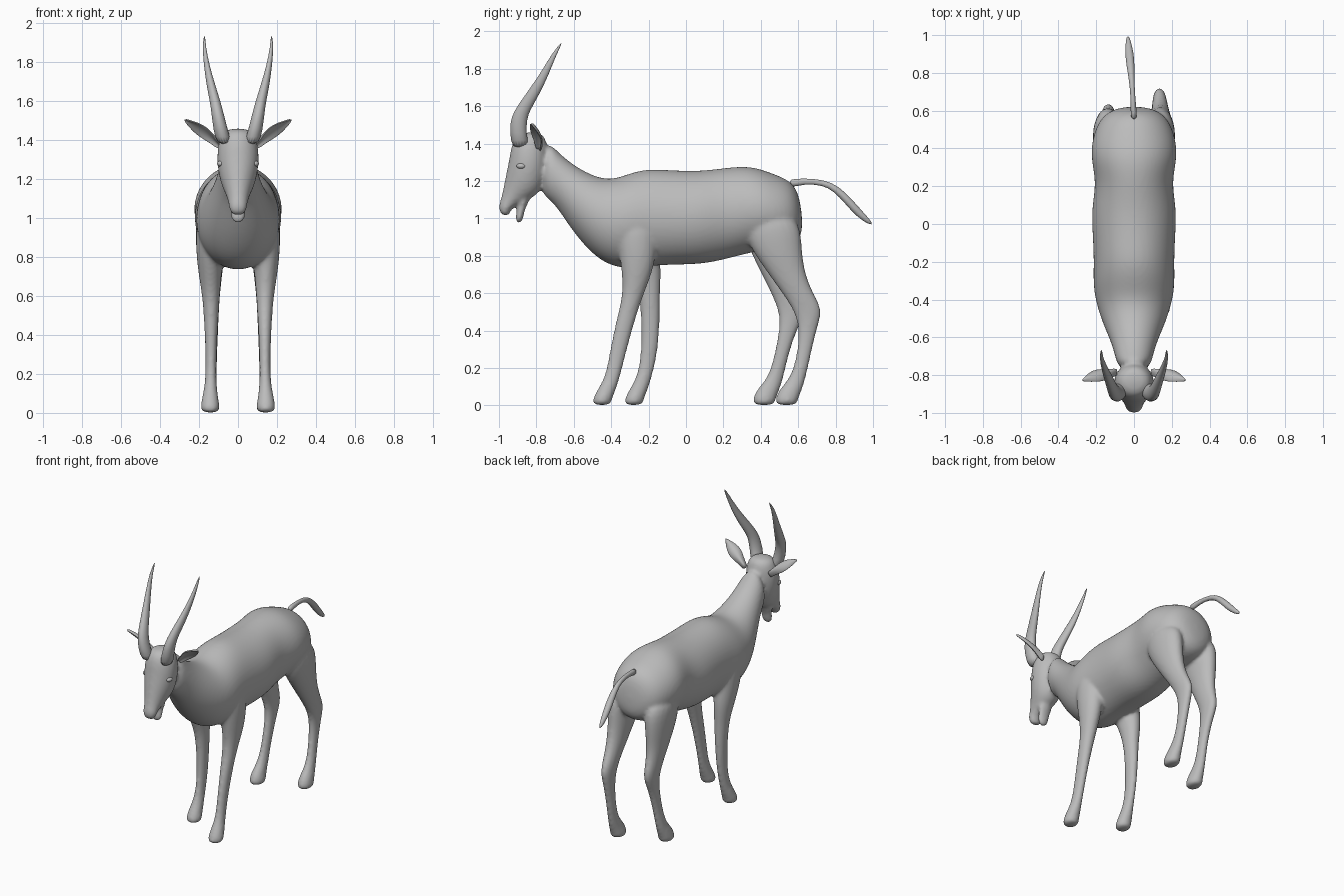
import bpy
import bmesh
from math import cos, sin, pi
from mathutils import Vector

if "Cube" in bpy.data.objects:
    bpy.data.objects.remove(bpy.data.objects["Cube"], do_unlink=True)

hide = bpy.data.materials.new("plain grey")
hide.use_nodes = True
grey = (.5, .5, .5, 1)
hide.diffuse_color = grey
hide.node_tree.nodes["Principled BSDF"].inputs["Base Color"].default_value = grey


def section(front_y, front_z, back_y, back_z, half_width, x=0):
    """Cross-section spanning two profile points, with a half width along x."""
    front = Vector((x, front_y, front_z))
    back = Vector((x, back_y, back_z))
    return (front + back) / 2, (front - back) / 2, Vector((half_width, 0, 0))


def loft(bm, sections, sides=20, cup=0):
    """Skin a closed tube over (centre, axis, axis) sections."""
    rings = []
    for centre, a, b in sections:
        ring = []
        for i in range(sides):
            t = 2 * pi * i / sides
            ring.append(bm.verts.new(centre + a * cos(t) + b * (sin(t) + cup * cos(t) ** 2)))
        rings.append(ring)
    for lower, upper in zip(rings, rings[1:]):
        for i in range(sides):
            j = (i + 1) % sides
            bm.faces.new((lower[i], lower[j], upper[j], upper[i]))
    bm.faces.new(rings[0])
    bm.faces.new(rings[-1])


def make_object(name, bm, mirror=False, subdivisions=1):
    """Turn a bmesh into a smooth object, optionally mirrored across x."""
    bmesh.ops.recalc_face_normals(bm, faces=bm.faces[:])
    for face in bm.faces:
        face.smooth = True
    mesh = bpy.data.meshes.new(name)
    bm.to_mesh(mesh)
    bm.free()
    mesh.materials.append(hide)
    obj = bpy.data.objects.new(name, mesh)
    bpy.context.collection.objects.link(obj)
    if mirror:
        obj.modifiers.new("mirror", 'MIRROR').use_mirror_merge = False
    if subdivisions:
        sub = obj.modifiers.new("round", 'SUBSURF')
        sub.levels = sub.render_levels = subdivisions
    return obj


# Trunk and neck: top point, bottom point, half width
trunk = [
    (.61, 1.11, .63, .94, .07),
    (.57, 1.2, .59, .85, .17),
    (.47, 1.24, .48, .83, .22),
    (.35, 1.285, .36, .82, .235),
    (.22, 1.275, .22, .78, .2),
    (.08, 1.255, .08, .75, .23),
    (-.08, 1.26, -.08, .75, .22),
    (-.2, 1.27, -.22, .74, .215),
    (-.3, 1.245, -.35, .725, .22),
    (-.4, 1.205, -.46, .77, .2),
    (-.5, 1.23, -.56, .87, .165),
    (-.6, 1.285, -.64, .98, .125),
    (-.69, 1.36, -.71, 1.09, .1),
    (-.75, 1.43, -.79, 1.13, .085),
]

# Head from crown to muzzle: front point, back point, half width
head = [
    (-.9, 1.46, -.78, 1.465, .065),
    (-.935, 1.39, -.74, 1.42, .1),
    (-.945, 1.32, -.73, 1.28, .112),
    (-.96, 1.25, -.77, 1.14, .095),
    (-.975, 1.17, -.84, 1.1, .067),
    (-.99, 1.1, -.9, 1.07, .05),
    (-1.005, 1.06, -.935, 1.05, .047),
    (-.99, 1.02, -.95, 1.005, .035),
]

# Lower jaw hanging slightly open
jaw = [
    (-.89, 1.13, -.82, 1.12, .055),
    (-.9, 1.06, -.86, 1.06, .042),
    (-.915, 1, -.87, 1, .037),
    (-.905, .975, -.88, .975, .025),
]

# Legs from body to hoof, in their foremost or rearmost pose
front_leg = [
    (-.37, 1.02, -.15, 1.02, .075, .135),
    (-.37, .88, -.15, .88, .08, .14),
    (-.345, .73, -.17, .73, .062, .145),
    (-.335, .6, -.225, .6, .045, .138),
    (-.375, .45, -.275, .45, .035, .138),
    (-.41, .28, -.32, .28, .028, .138),
    (-.43, .16, -.355, .14, .029, .14),
    (-.47, .09, -.38, .07, .042, .143),
    (-.5, .035, -.395, .035, .049, .143),
    (-.5, 0, -.4, 0, .047, .143),
]
hind_leg = [
    (.31, 1.04, .61, 1.03, .085, .135),
    (.31, .89, .62, .84, .08, .14),
    (.42, .73, .635, .71, .06, .14),
    (.515, .6, .68, .6, .045, .138),
    (.58, .5, .735, .51, .036, .135),
    (.605, .41, .7, .41, .031, .133),
    (.595, .28, .665, .26, .027, .135),
    (.56, .15, .635, .12, .029, .14),
    (.5, .09, .61, .06, .041, .142),
    (.475, .035, .6, .03, .048, .142),
    (.48, 0, .59, 0, .046, .142),
]


def posed(leg, side, swing):
    """Place a leg on one side, swinging it along y towards the hoof."""
    for fy, fz, by, bz, width, x in leg:
        move = swing * max(0, min(1, (.85 - (fz + bz) / 2) * 2))
        yield section(fy + move, fz, by + move, bz, width, side * x)


# Body skin: all the fleshy masses fused into one smooth surface
bm = bmesh.new()
for part in (trunk, head, jaw):
    loft(bm, [section(*row) for row in part])
for leg, step in ((front_leg, .17), (hind_leg, -.12)):
    loft(bm, list(posed(leg, 1, 0)))
    loft(bm, list(posed(leg, -1, step)))
body = make_object("body_with_legs_and_head", bm, subdivisions=2)
fuse = body.modifiers.new("fuse", 'REMESH')
fuse.mode = 'VOXEL'
fuse.voxel_size = .011
fuse.use_smooth_shade = True
relax = body.modifiers.new("relax", 'SMOOTH')
relax.factor = .5
relax.iterations = 6

# Horns sweeping up, out and back
bm = bmesh.new()
loft(bm, [section(*row) for row in (
    (-.93, 1.36, -.83, 1.39, .042, .068),
    (-.945, 1.47, -.855, 1.44, .037, .09),
    (-.935, 1.545, -.85, 1.53, .032, .105),
    (-.9, 1.605, -.835, 1.575, .028, .115),
    (-.835, 1.695, -.785, 1.66, .023, .138),
    (-.77, 1.79, -.735, 1.765, .015, .16),
    (-.715, 1.885, -.695, 1.87, .009, .174),
    (-.668, 1.94, -.662, 1.938, .003, .172),
)], sides=16)
make_object("horns", bm, mirror=True)

# Cupped leaf-shaped ears opening forwards
bm = bmesh.new()
blade = Vector((.5, .7, -.5))
inward = Vector((.27, -.68, -.68))
root, tip = Vector((.085, -.775, 1.375)), Vector((.275, -.825, 1.51))
ear = []
for along, width in ((0, .018), (.2, .022), (.4, .04), (.6, .043), (.8, .027), (1, .004)):
    centre = root.lerp(tip, along) - inward * .015 * sin(pi * along)
    ear.append((centre, blade * width, inward * (.006 + .01 * (1 - along))))
loft(bm, ear, sides=16, cup=1.5)
make_object("ears", bm, mirror=True)

# Tail arching back with a fuller tuft
bm = bmesh.new()
loft(bm, [section(*row) for row in (
    (.54, 1.21, .56, 1.16, .02, 0),
    (.63, 1.215, .63, 1.185, .013, -.003),
    (.74, 1.208, .73, 1.178, .013, -.01),
    (.82, 1.17, .79, 1.145, .018, -.016),
    (.89, 1.1, .85, 1.08, .024, -.021),
    (.95, 1.03, .91, 1.01, .02, -.027),
    (1.005, .97, .985, .962, .008, -.033),
)], sides=16)
make_object("tail", bm)

# Eyes
bm = bmesh.new()
bmesh.ops.create_uvsphere(bm, u_segments=16, v_segments=10, radius=1)
bmesh.ops.scale(bm, vec=(.02, .026, .016), verts=bm.verts)
bmesh.ops.translate(bm, vec=(.088, -.88, 1.28), verts=bm.verts)
make_object("eyes", bm, mirror=True, subdivisions=0)
